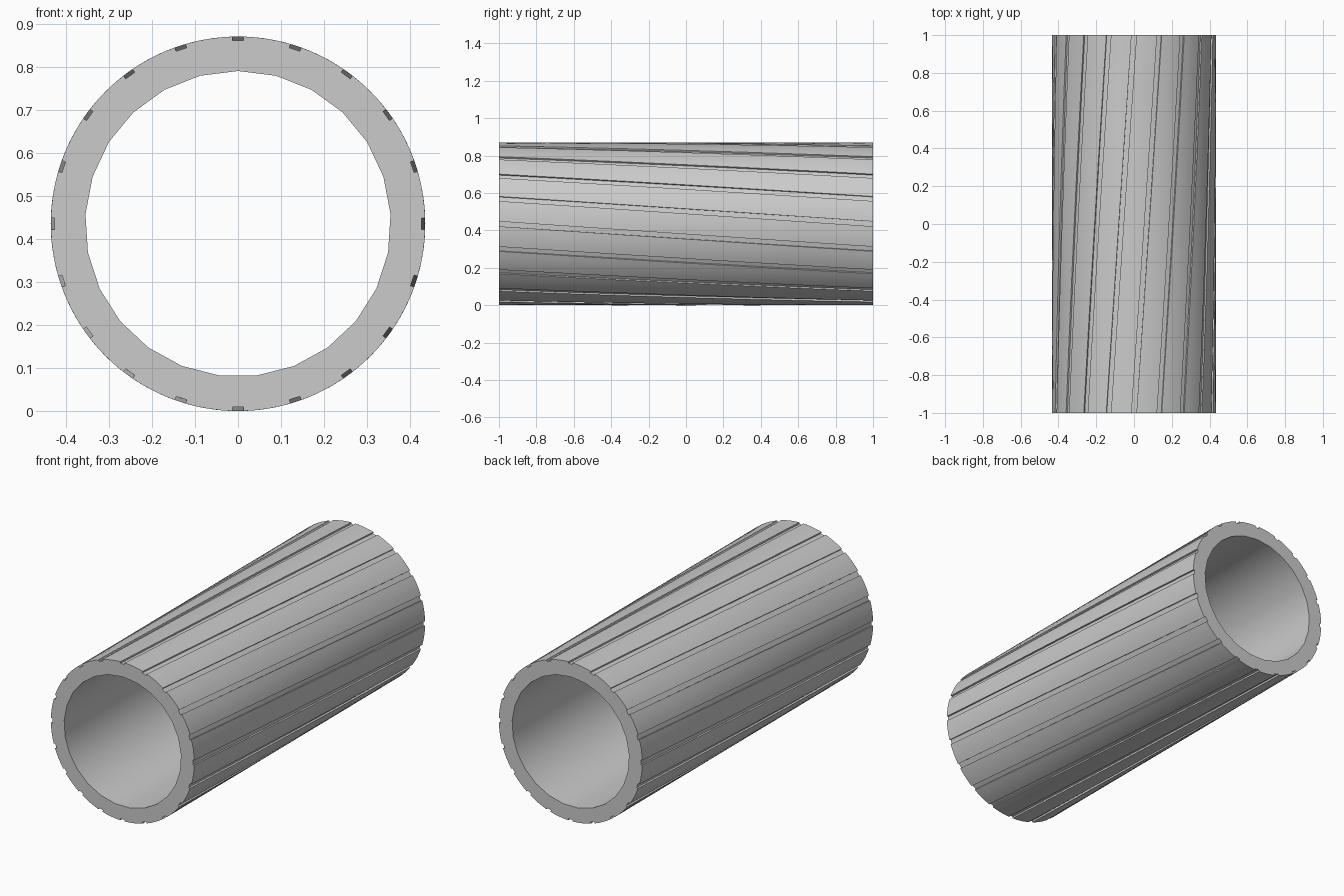
import bpy
import bmesh
from math import sin, cos, asin, radians, tau
from mathutils import Vector

if "Cube" in bpy.data.objects:
    bpy.data.objects.remove(bpy.data.objects["Cube"], do_unlink=True)

OUTER, FLOOR, INNER = 0.435, 0.426, 0.355   # radii of skin, groove floor, bore
HALF_LENGTH = 1.0
GROOVES, HALF_GROOVE = 20, 0.013
BORE_SIDES = 25
TWIST = radians(18)
SEGMENTS = 6
LAND_STEPS = 4

# Plain grey material
grey = bpy.data.materials.new("grey")
grey.use_nodes = True
colour = (0.6, 0.6, 0.6, 1)
grey.diffuse_color = colour
grey.node_tree.nodes["Principled BSDF"].inputs["Base Color"].default_value = colour


def grooved_profile():
    """Angle and radius pairs round the outside: a groove, then a land, repeated."""
    points = []
    pitch = tau / GROOVES
    lip, root = asin(HALF_GROOVE / OUTER), asin(HALF_GROOVE / FLOOR)
    for i in range(GROOVES):
        a = i * pitch
        points += [(a - lip, OUTER), (a - root, FLOOR), (a + root, FLOOR)]
        for s in range(LAND_STEPS):
            points.append((a + lip + (pitch - 2 * lip) * s / LAND_STEPS, OUTER))
    return points


def add_ring(bm, profile, y, turn=0):
    return [bm.verts.new((r * sin(a + turn), y, OUTER + r * cos(a + turn)))
            for a, r in profile]


def bridge(bm, rings):
    for low, high in zip(rings, rings[1:]):
        for i in range(len(low)):
            j = (i + 1) % len(low)
            bm.faces.new((low[i], low[j], high[j], high[i]))


bm = bmesh.new()

# Outer skin with twisted grooves
skin = grooved_profile()
outer = [add_ring(bm, skin, HALF_LENGTH * (2 * k / SEGMENTS - 1), TWIST * k / SEGMENTS)
         for k in range(SEGMENTS + 1)]
bridge(bm, outer)

# Straight bore
bore = [(tau * i / BORE_SIDES, INNER) for i in range(BORE_SIDES)]
inner = [add_ring(bm, bore, y) for y in (-HALF_LENGTH, HALF_LENGTH)]
bridge(bm, inner)

# Flat end rings
for end, side in ((0, -1), (-1, 1)):
    loop_verts = set(outer[end]) | set(inner[end])
    edges = [e for e in bm.edges if all(v in loop_verts for v in e.verts)]
    bmesh.ops.triangle_fill(bm, edges=edges, use_beauty=True,
                            normal=Vector((0, side, 0)))

bmesh.ops.recalc_face_normals(bm, faces=bm.faces)
mesh = bpy.data.meshes.new("grooved_tube")
bm.to_mesh(mesh)
bm.free()
mesh.materials.append(grey)

tube = bpy.data.objects.new("grooved_tube", mesh)
bpy.context.collection.objects.link(tube)
bpy.ops.object.select_all(action="DESELECT")
tube.select_set(True)
bpy.context.view_layer.objects.active = tube
bpy.ops.object.shade_smooth_by_angle(angle=radians(30))
